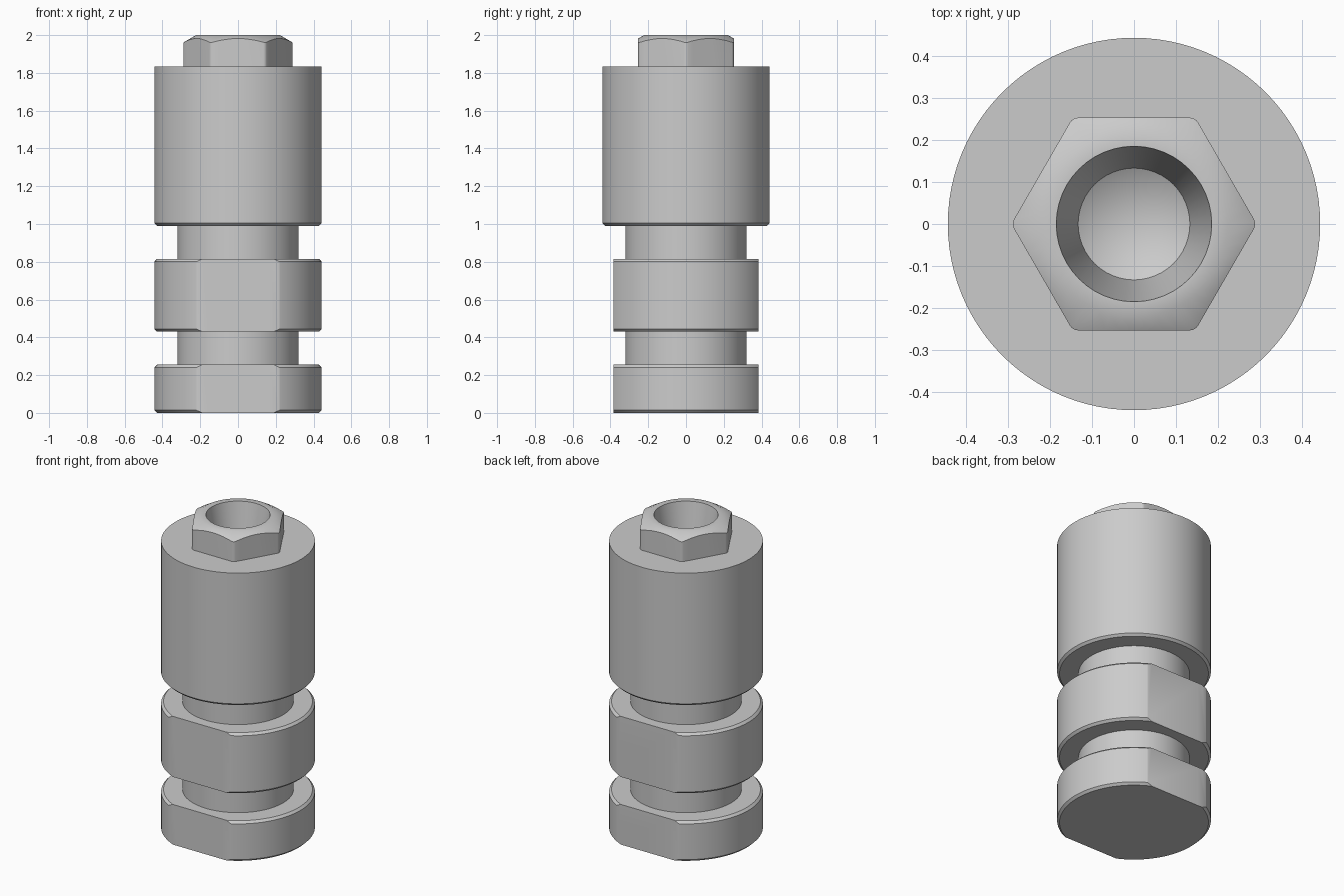
import bpy
import bmesh
import math
from mathutils import Matrix, Vector

cube = bpy.data.objects.get("Cube")
if cube:
    bpy.data.objects.remove(cube, do_unlink=True)

# Single plain metal colour
steel = bpy.data.materials.new("light_grey_metal")
steel.use_nodes = True
grey = (0.6, 0.6, 0.6, 1.0)
steel.diffuse_color = grey
steel.node_tree.nodes["Principled BSDF"].inputs["Base Color"].default_value = grey

BODY_R = 0.443
NECK_R = 0.32
FLAT_Y = 0.385
CHAMFER = 0.014


def revolve(profile, steps):
    """Spin a (radius, height) profile around the z axis."""
    bm = bmesh.new()
    verts = [bm.verts.new((r, 0, z)) for r, z in profile]
    edges = [bm.edges.new(pair) for pair in zip(verts, verts[1:])]
    bmesh.ops.spin(bm, geom=verts + edges, cent=(0, 0, 0), axis=(0, 0, 1),
                   angle=math.tau, steps=steps)
    bmesh.ops.remove_doubles(bm, verts=bm.verts, dist=1e-4)
    bmesh.ops.recalc_face_normals(bm, faces=bm.faces)
    return bm


def make_object(name, bm):
    mesh = bpy.data.meshes.new(name)
    bm.to_mesh(mesh)
    bm.free()
    mesh.materials.append(steel)
    obj = bpy.data.objects.new(name, mesh)
    bpy.context.collection.objects.link(obj)
    return obj


def activate(obj):
    bpy.ops.object.select_all(action="DESELECT")
    obj.select_set(True)
    bpy.context.view_layer.objects.active = obj


def smooth(obj, degrees=30):
    activate(obj)
    bpy.ops.object.shade_smooth_by_angle(angle=math.radians(degrees))


# Round collars with two wrench flats
def collar(name, bottom, top):
    inner = BODY_R - CHAMFER
    bm = revolve([(0, bottom), (inner, bottom), (BODY_R, bottom + CHAMFER),
                  (BODY_R, top - CHAMFER), (inner, top), (0, top)], 96)
    for side in (-1, 1):
        cut = bmesh.ops.bisect_plane(
            bm, geom=bm.verts[:] + bm.edges[:] + bm.faces[:],
            plane_co=Vector((0, side * FLAT_Y, 0)),
            plane_no=Vector((0, side, 0)), clear_outer=True)
        rim = [e for e in cut["geom_cut"] if isinstance(e, bmesh.types.BMEdge)]
        bmesh.ops.contextual_create(bm, geom=rim)
    bmesh.ops.recalc_face_normals(bm, faces=bm.faces)
    smooth(make_object(name, bm))


collar("lower_collar", 0, 0.255)
collar("upper_collar", 0.43, 0.815)

# Necks between the collars and the body
for name, low, high in (("lower_neck", 0.24, 0.45), ("upper_neck", 0.8, 1.01)):
    smooth(make_object(name, revolve(
        [(0, low), (NECK_R, low), (NECK_R, high), (0, high)], 96)))

# Main cylinder, recessed under the hexagon so the bore stays open
smooth(make_object("main_cylinder", revolve(
    [(0, 0.99), (BODY_R - CHAMFER, 0.99), (BODY_R, 0.99 + CHAMFER),
     (BODY_R, 1.835), (0.22, 1.835), (0.22, 1.5), (0, 1.5)], 96)))

# Hexagonal head: prism with slightly rounded corners pointing along x
bm = bmesh.new()
placing = Matrix.Translation((0, 0, 1.8)) @ Matrix.Rotation(math.radians(30), 4, "Z")
bmesh.ops.create_cone(bm, cap_ends=True, segments=6, radius1=0.292,
                      radius2=0.292, depth=0.5, matrix=placing)
uprights = [e for e in bm.edges
            if abs(e.verts[0].co.z - e.verts[1].co.z) > 0.1]
bmesh.ops.bevel(bm, geom=uprights, offset=0.012, segments=3, profile=0.5,
                affect="EDGES")
head = make_object("hex_head", bm)

# Turned envelope gives the head its conical chamfer and tapered bore
envelope = make_object("hex_head_cutter", revolve(
    [(0, 1.62), (0.133, 1.7), (0.185, 2), (0.222, 2), (0.32, 1.943),
     (0.32, 1.57), (0, 1.57)], 48))
envelope.hide_render = True
trim = head.modifiers.new("turned_shape", "BOOLEAN")
trim.operation = "INTERSECT"
trim.solver = "EXACT"
trim.object = envelope
activate(head)
bpy.ops.object.modifier_apply(modifier=trim.name)
bpy.data.objects.remove(envelope, do_unlink=True)
smooth(head, 35)
